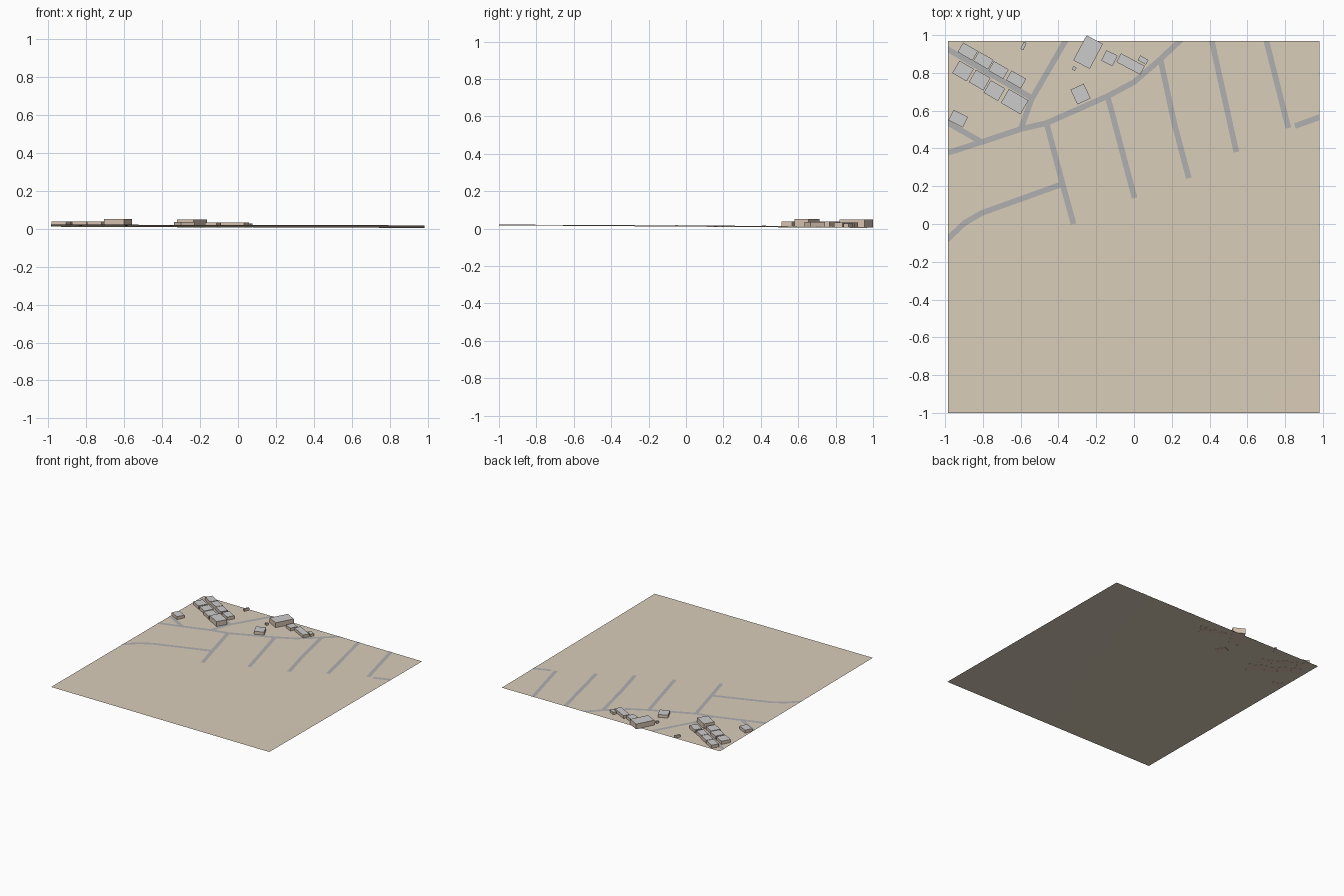
import bpy, bmesh, math
from mathutils import Vector, Matrix

if "Cube" in bpy.data.objects:
    bpy.data.objects.remove(bpy.data.objects["Cube"])

X0, X1, Y0, Y1 = -0.984, 0.982, -1.0, 0.968


def material(name, rgb):
    m = bpy.data.materials.new(name)
    m.diffuse_color = (*rgb, 1)
    m.use_nodes = True
    m.node_tree.nodes["Principled BSDF"].inputs["Base Color"].default_value = m.diffuse_color
    return m


earth = material("earth", (0.70, 0.61, 0.49))
asphalt = material("asphalt", (0.43, 0.43, 0.44))
wall = material("wall", (0.70, 0.56, 0.45))
roof = material("roof", (0.75, 0.75, 0.75))


def ground_z(x, y):
    # gentle slope, highest at the front left corner
    return 0.0135 - 0.003 * x - 0.006 * y - 0.001 * x * y


def finish(bm, name, mats):
    me = bpy.data.meshes.new(name)
    bm.to_mesh(me)
    bm.free()
    ob = bpy.data.objects.new(name, me)
    bpy.context.collection.objects.link(ob)
    for m in mats:
        me.materials.append(m)
    return ob


# Sloping ground sheet
bm = bmesh.new()
bmesh.ops.create_grid(bm, x_segments=16, y_segments=16, size=1)
for v in bm.verts:
    v.co.x = X0 + (v.co.x + 1) / 2 * (X1 - X0)
    v.co.y = Y0 + (v.co.y + 1) / 2 * (Y1 - Y0)
    v.co.z = ground_z(v.co.x, v.co.y)
finish(bm, "ground", [earth])


def road(name, pts, width=0.03):
    """Mitred ribbon draped on the ground and trimmed at its edges."""
    p = [Vector(q) for q in pts]
    bm = bmesh.new()
    rows = []
    for i, c in enumerate(p):
        a = (c - p[i - 1]).normalized() if i else (p[1] - c).normalized()
        b = (p[i + 1] - c).normalized() if i < len(p) - 1 else a
        t = (a + b).normalized()
        n = Vector((-t.y, t.x)) * (width / 2 / max(0.5, t.dot(a)))
        rows.append([bm.verts.new((*(c + s * n), 0)) for s in (-1, 1)])
    for r, s in zip(rows, rows[1:]):
        bm.faces.new((r[0], r[1], s[1], s[0]))
    bmesh.ops.subdivide_edges(bm, edges=bm.edges[:], cuts=2, use_grid_fill=True)
    for co, no in (((X0, 0, 0), (-1, 0, 0)), ((X1, 0, 0), (1, 0, 0)), ((0, Y1, 0), (0, 1, 0))):
        bmesh.ops.bisect_plane(bm, geom=bm.verts[:] + bm.edges[:] + bm.faces[:],
                               plane_co=co, plane_no=no, clear_outer=True)
    for v in bm.verts:
        v.co.z = ground_z(v.co.x, v.co.y) + 0.0012
    for f in bm.faces:
        f.normal_update()
        if f.normal.z < 0:
            f.normal_flip()
    finish(bm, name, [asphalt])


# Roads
road("main_road", [(-1.02, 0.37), (-0.96, 0.385), (-0.807, 0.434), (-0.6, 0.503), (-0.463, 0.534),
                   (-0.14, 0.677), (0, 0.751), (0.14, 0.873), (0.275, 1.0)])
road("terrace_road", [(-1.02, 0.945), (-0.542, 0.668)])
road("diagonal_road", [(-0.345, 1.0), (-0.542, 0.661), (-0.6, 0.503)])
road("west_road", [(-1.02, 0.555), (-0.807, 0.434)])
road("side_road_1", [(-0.463, 0.534), (-0.378, 0.212), (-0.32, 0.0)])
road("south_west_road", [(-1.02, -0.11), (-0.897, 0.005), (-0.807, 0.058), (-0.378, 0.212)])
road("side_road_2", [(-0.14, 0.677), (0.003, 0.138)])
road("side_road_3", [(0.14, 0.873), (0.214, 0.53), (0.29, 0.243)])
road("side_road_4", [(0.405, 1.0), (0.542, 0.381)])
road("side_road_5", [(0.693, 1.0), (0.817, 0.508)])
road("east_road", [(0.852, 0.519), (1.02, 0.579)])


def building(name, x, y, w, d, top, angle=-30):
    bm = bmesh.new()
    base = ground_z(x, y) - 0.002
    bmesh.ops.create_cube(bm, size=1, matrix=Matrix.Translation((x, y, (base + top) / 2))
                          @ Matrix.Rotation(math.radians(angle), 4, 'Z')
                          @ Matrix.Diagonal((w, d, top - base, 1)))
    for f in bm.faces:
        f.normal_update()
        f.material_index = 1 if f.normal.z > 0.5 else 0
    finish(bm, name, [wall, roof])


# Two rows of terraced houses
for i, (x, y) in enumerate([(-0.88, 0.913), (-0.797, 0.866), (-0.717, 0.815), (-0.624, 0.765)]):
    building(f"north_house_{i + 1}", x, y, 0.09, 0.058, 0.037)
for i, (x, y) in enumerate([(-0.905, 0.81), (-0.817, 0.762), (-0.739, 0.706)]):
    building(f"south_house_{i + 1}", x, y, 0.088, 0.076, 0.038)
building("end_block", -0.632, 0.648, 0.12, 0.085, 0.052)

# Free-standing buildings
building("west_house", -0.931, 0.558, 0.085, 0.062, 0.037, -27)
building("narrow_shed", -0.585, 0.942, 0.016, 0.042, 0.028, -25)
building("large_hall", -0.243, 0.91, 0.098, 0.15, 0.049, -28)
building("small_shed", -0.317, 0.823, 0.018, 0.02, 0.026)
building("square_house", -0.13, 0.878, 0.066, 0.062, 0.032, -26)
building("long_house", -0.018, 0.847, 0.143, 0.052, 0.032, -28)
building("annex", 0.048, 0.868, 0.05, 0.028, 0.028)
building("corner_house", -0.283, 0.688, 0.077, 0.086, 0.034, 25)
